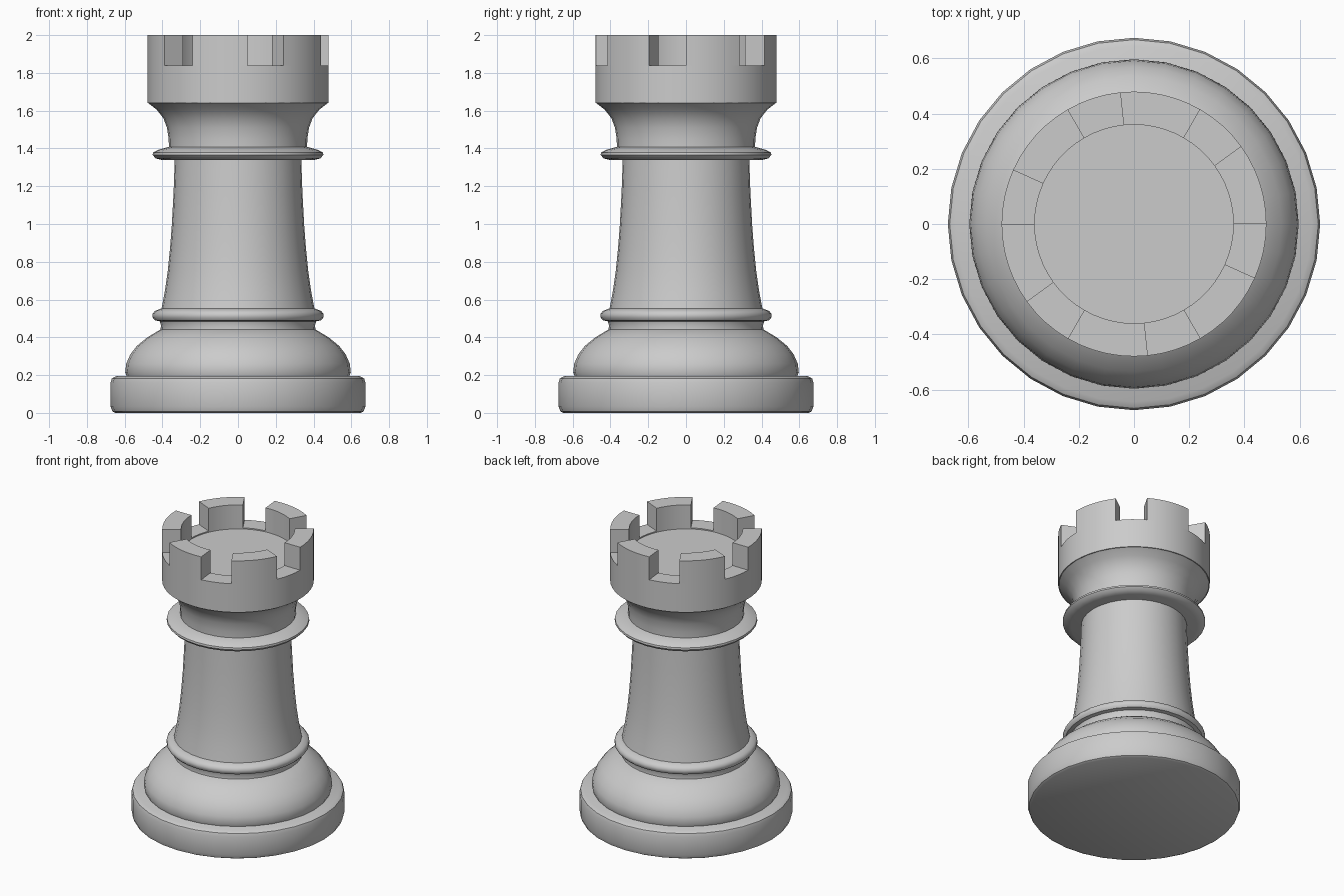
import bpy, bmesh, math

cube = bpy.data.objects.get("Cube")
if cube:
    bpy.data.objects.remove(cube, do_unlink=True)

grey = bpy.data.materials.new("light grey")
grey.use_nodes = True
grey.diffuse_color = (0.6, 0.6, 0.6, 1)
grey.node_tree.nodes["Principled BSDF"].inputs["Base Color"].default_value = (0.6, 0.6, 0.6, 1)


def lathe(profile, sides):
    """Spin a bottom-to-top (radius, height) profile around z."""
    bm = bmesh.new()
    verts = [bm.verts.new((r, 0, z)) for r, z in profile]
    edges = [bm.edges.new(pair) for pair in zip(verts, verts[1:])]
    bmesh.ops.spin(bm, geom=verts + edges, cent=(0, 0, 0), axis=(0, 0, 1),
                   angle=math.tau, steps=sides, use_merge=True)
    bmesh.ops.remove_doubles(bm, verts=bm.verts, dist=0.0001)
    bmesh.ops.recalc_face_normals(bm, faces=bm.faces)
    return bm


def finish(name, bm):
    mesh = bpy.data.meshes.new(name)
    bm.to_mesh(mesh)
    bm.free()
    mesh.materials.append(grey)
    obj = bpy.data.objects.new(name, mesh)
    bpy.context.collection.objects.link(obj)
    bpy.ops.object.select_all(action="DESELECT")
    obj.select_set(True)
    bpy.context.view_layer.objects.active = obj
    bpy.ops.object.shade_smooth_by_angle(angle=math.radians(40))
    return obj


# Turned parts, each closed on the axis
parts = {
    "base_disc": [(0, 0), (0.65, 0), (0.665, 0.008), (0.675, 0.035), (0.675, 0.16),
                  (0.668, 0.182), (0.645, 0.195), (0, 0.195)],
    "base_dome": [(0, 0.19), (0.588, 0.19), (0.597, 0.215), (0.592, 0.26), (0.57, 0.31),
                  (0.535, 0.355), (0.48, 0.4), (0.405, 0.445), (0, 0.445)],
    "lower_collar": [(0, 0.44), (0.41, 0.44), (0.408, 0.465), (0.415, 0.485), (0.44, 0.49),
                     (0.452, 0.505), (0.452, 0.525), (0.44, 0.54), (0.405, 0.553), (0, 0.553)],
    "shaft": [(0, 0.55), (0.405, 0.55), (0.388, 0.64), (0.372, 0.75), (0.36, 0.87),
              (0.35, 1.0), (0.341, 1.17), (0.335, 1.34), (0, 1.34)],
    "upper_collar": [(0, 1.335), (0.4, 1.338), (0.435, 1.347), (0.452, 1.365), (0.45, 1.378),
                     (0.425, 1.392), (0.36, 1.41), (0, 1.41)],
    "neck": [(0, 1.4), (0.366, 1.4), (0.367, 1.45), (0.376, 1.51), (0.395, 1.56),
             (0.43, 1.605), (0.478, 1.642), (0, 1.642)],
}
for name, profile in parts.items():
    finish(name, lathe(profile, 32))

# Crown ring with six battlements raised from its rim
crown = lathe([(0, 1.64), (0.48, 1.64), (0.48, 1.84), (0.36, 1.84), (0.36, 1.832), (0, 1.832)], 60)


def on_battlement(face):
    c = face.calc_center_median()
    turn = math.degrees(math.atan2(c.y, c.x)) % 60
    return face.normal.z > 0.9 and c.z > 1.836 and turn < 36


rim = [f for f in crown.faces if on_battlement(f)]
raised = bmesh.ops.extrude_face_region(crown, geom=rim)["geom"]
bmesh.ops.translate(crown, vec=(0, 0, 0.16),
                    verts=[v for v in raised if isinstance(v, bmesh.types.BMVert)])
bmesh.ops.recalc_face_normals(crown, faces=crown.faces)
finish("crown", crown)
